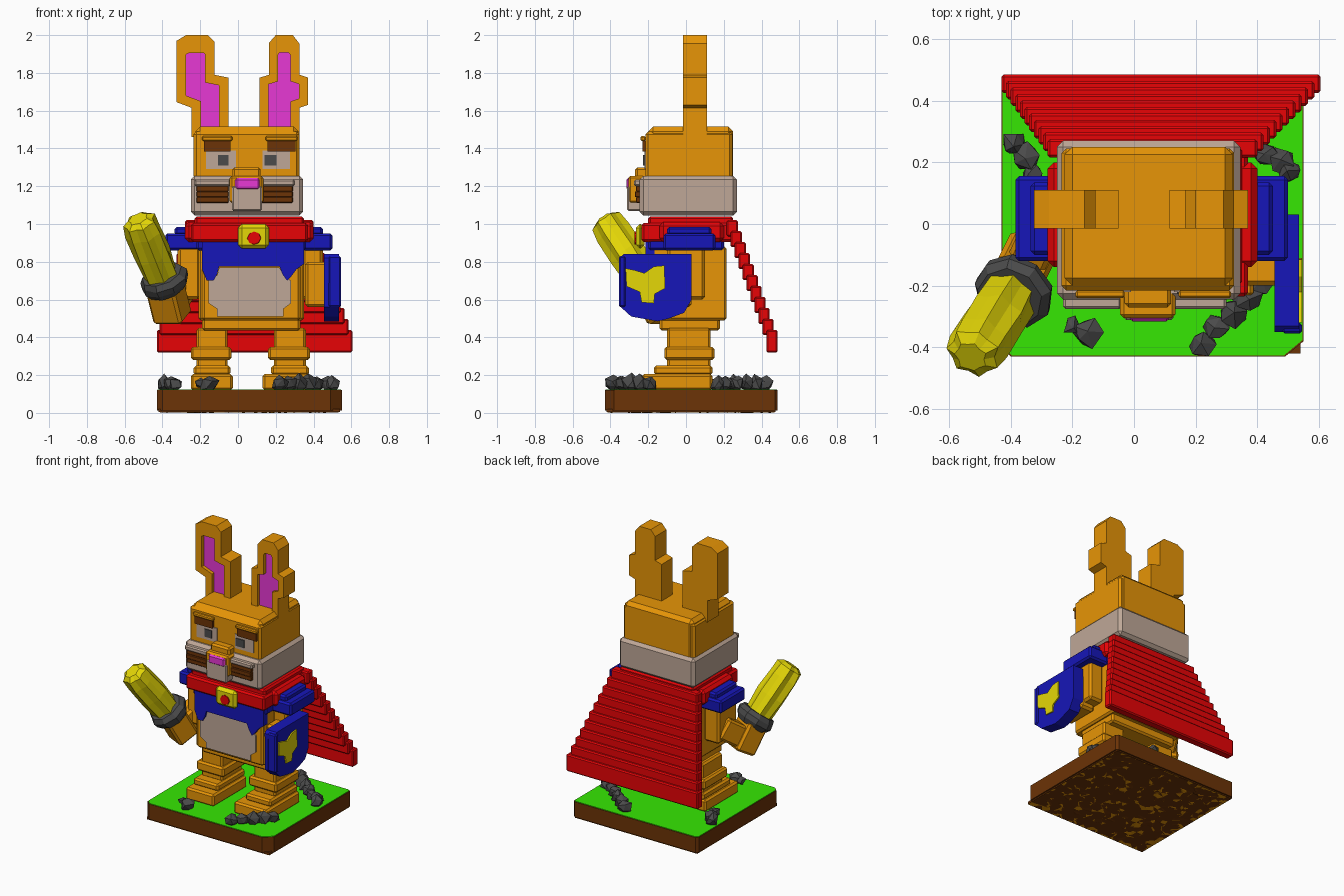
import bpy, bmesh, math, random
from mathutils import Vector, Matrix

if "Cube" in bpy.data.objects:
    bpy.data.objects.remove(bpy.data.objects["Cube"])
random.seed(4)

COL = {"orange": (.8, .3, .002), "cream": (.52, .39, .31), "brown": (.15, .033, .002),
       "red": (.82, .001, .002), "blue": (.008, .008, .48), "yellow": (.78, .68, .002),
       "pink": (.8, .04, .66), "grey": (.07, .07, .07), "green": (.038, .82, .001)}
MATS = {}
for n, c in COL.items():
    MATS[n] = bpy.data.materials.new(n)
    MATS[n].diffuse_color = (*c, 1)


def finish(name, bm, *mats, bevel=0.0, recalc=True):
    if recalc:
        bmesh.ops.recalc_face_normals(bm, faces=bm.faces[:])
    me = bpy.data.meshes.new(name)
    bm.to_mesh(me)
    bm.free()
    ob = bpy.data.objects.new(name, me)
    bpy.context.collection.objects.link(ob)
    for m in mats:
        me.materials.append(MATS[m])
    if bevel:
        mod = ob.modifiers.new("chamfer", 'BEVEL')
        mod.width, mod.segments = bevel, 1
    return ob


def box(name, x, y, z, mat, bevel=.012):
    bm = bmesh.new()
    bmesh.ops.create_cube(bm, size=1)
    for v in bm.verts:
        v.co = [r[0] if c < 0 else r[1] for c, r in zip(v.co, (x, y, z))]
    return finish(name, bm, mat, bevel=bevel)


def prism(name, pts, d0, d1, mats, axis='y', inset=None):
    """Extrude an outline between depths d0 (visible face) and d1."""
    bm = bmesh.new()
    put = {'y': lambda p, d: (p[0], d, p[1]), 'x': lambda p, d: (d, *p), 'z': lambda p, d: (*p, d)}[axis]
    f, b = [[bm.verts.new(put(p, d)) for p in pts] for d in (d0, d1)]
    front = bm.faces.new(f)
    bm.faces.new(b[::-1])
    for i in range(len(pts)):
        j = (i + 1) % len(pts)
        bm.faces.new((f[i], f[j], b[j], b[i]))
    bmesh.ops.recalc_face_normals(bm, faces=bm.faces[:])
    if inset:
        bmesh.ops.inset_region(bm, faces=[front], thickness=inset, depth=0, use_even_offset=True)
        for v in front.verts:
            v.co.z -= .045 if v.co.z > 1.85 else 0
        r = bmesh.ops.extrude_discrete_faces(bm, faces=[front])["faces"][0]
        for v in r.verts:
            v.co.y += .025
        r.material_index = 1
    return finish(name, bm, *mats)


def limb(name, a, b, w, d, mat):
    """Square bar from a to b."""
    a, b = Vector(a), Vector(b)
    bm = bmesh.new()
    rot = (b - a).to_track_quat('Z', 'Y').to_matrix().to_4x4()
    bmesh.ops.create_cube(bm, size=1, matrix=Matrix.Translation((a + b) / 2) @ rot
                          @ Matrix.Diagonal((w, d, (b - a).length, 1)))
    return finish(name, bm, mat, bevel=.015)


def lathe(name, a, b, profile, n, mat, flute=0.0):
    """Faceted turned shape along a to b; profile holds (fraction, radius)."""
    a, b = Vector(a), Vector(b)
    q = (b - a).to_track_quat('Z', 'Y')
    bm = bmesh.new()
    rings = []
    for t, r in profile:
        ring = []
        for i in range(n):
            an = 2 * math.pi * i / n
            rr = r * (1 - flute * (i % 2)) * random.uniform(.94, 1.06)
            ring.append(bm.verts.new(a.lerp(b, t) + q @ Vector((rr * math.cos(an), rr * math.sin(an), 0))))
        rings.append(ring)
    for p, s in zip(rings, rings[1:]):
        for i in range(n):
            j = (i + 1) % n
            bm.faces.new((p[i], p[j], s[j], s[i]))
    bm.faces.new(rings[0][::-1])
    bm.faces.new(rings[-1])
    return finish(name, bm, mat)


# Base: brown slab, green turf, mottled underside
plan = [(-.43, -.40), (-.40, -.43), (.49, -.43), (.55, -.38), (.55, .47), (.535, .485), (-.415, .485), (-.43, .47)]
prism("base_slab", plan, .012, .12, ["brown"], axis='z')
prism("turf", [(x * .992, y * .992) for x, y in plan], .124, .112, ["green"], axis='z')
bm = bmesh.new()
bmesh.ops.create_grid(bm, x_segments=24, y_segments=24, size=1)
for v in bm.verts:
    edge = v.is_boundary
    j = 0 if edge else .012
    v.co = (.06 + v.co.x * .48 + random.uniform(-j, j), .0275 + v.co.y * .447 + random.uniform(-j, j),
            .002 if edge else random.uniform(0, .01))
bmesh.ops.triangulate(bm, faces=bm.faces[:])
for f in bm.faces:
    f.normal_update()
    if f.normal.z > 0:
        f.normal_flip()
    f.material_index = int(random.random() < .4)
finish("underside", bm, "brown", "orange", recalc=False)
rim = box("base_rim", (-.42, .54), (-.42, .475), (.004, .02), "brown", 0)

# Stones on the turf
for x, y, r in [(-.39, .26, .045), (-.35, .22, .045), (-.33, .16, .035), (-.2, -.33, .03), (-.15, -.355, .05),
                (.22, -.39, .045), (.27, -.34, .045), (.32, -.29, .05), (.37, -.235, .05), (.41, -.19, .045),
                (.43, .22, .04), (.48, .2, .045), (.505, .17, .04), (.37, .27, .045), (.31, .32, .045),
                (.25, .37, .045), (.19, .42, .045)]:
    bm = bmesh.new()
    bmesh.ops.create_icosphere(bm, subdivisions=1, radius=r, matrix=Matrix.Translation((x, y, .155)))
    for v in bm.verts:
        v.co += Vector([random.uniform(-.01, .01) for _ in range(3)])
    finish("stone", bm, "grey")

# Legs with stepped boots
for side, x0, x1, o in (("left", -.22, -.055, .03), ("right", .19, .36, .06)):
    box(side + "_foot", (x0 - o, x1 + .028), (-.235, .14), (.12, .205), "orange")
    box(side + "_instep", (x0 - .015, x1 + .015), (-.17, .14), (.2, .25), "orange")
    box(side + "_shin", (x0, x1), (-.10, .13), (.24, .45), "orange")
    box(side + "_cuff", (x0 - .03, x1 + .02), (-.115, .15), (.28, .35), "orange")

# Torso, belly patch and vest
box("hips", (-.19, .33), (-.14, .18), (.435, .52), "orange")
box("torso", (-.21, .35), (-.18, .215), (.49, .88), "orange")
box("belly_rim", (-.19, .33), (-.195, -.15), (.49, .80), "orange")
prism("belly_patch", [(-.155, .58), (-.11, .55), (-.11, .51), (.24, .51), (.24, .55), (.28, .58), (.28, .70),
                      (.24, .73), (.22, .77), (-.10, .77), (-.11, .73), (-.155, .70)], -.203, -.19, ["cream"])
prism("vest_front", [(-.19, .93), (-.19, .76), (-.165, .70), (-.13, .70), (-.11, .735), (-.10, .775), (.22, .775),
                     (.235, .735), (.26, .70), (.28, .72), (.31, .76), (.35, .79), (.35, .93)], -.215, -.15, ["blue"])
box("vest_top", (-.22, .36), (-.2, .2), (.86, .99), "blue")
for side, xo, xi in (("left", -.385, -.2), ("right", .5, .34)):
    s = -1 if xo < 0 else 1
    box(side + "_shoulder", sorted((xo, xi)), (-.12, .155), (.86, .95), "blue")
    box(side + "_shoulder_top", sorted((xo - s * .05, xi)), (-.1, .135), (.94, .985), "blue")

# Collar and clasp
box("collar", (-.28, .40), (-.14, .2), (.905, 1.01), "red", .02)
box("collar_front", (-.25, .37), (-.235, .25), (.905, 1.005), "red")
box("neck_scarf", (-.23, .35), (-.2, .25), (.98, 1.04), "red")
box("clasp", (.0, .165), (-.265, -.22), (.87, 1.0), "yellow", .02)
lathe("clasp_gem", (.085, -.26, .925), (.085, -.272, .925), [(0, .036), (1, .034)], 8, "red")

# Stepped cape
N = 11
for i in range(N):
    t = i / (N - 1)
    z1 = 1.02 - .58 * t
    y0 = .215 + .21 * t
    box("cape_step", (-.28 - .15 * t, .40 + .205 * t), (y0, y0 + .06),
        (z1 - (.12 if i == N - 1 else .085), z1), "red", .008)

# Head: upper block, pale jaw, rounded crown
box("head", (-.225, .32), (-.2, .25), (1.08, 1.515), "orange", .025)
box("head_band", (-.235, .325), (-.215, .245), (1.24, 1.49), "orange", .015)
box("jaw", (-.25, .345), (-.245, .27), (1.045, 1.255), "cream", .02)

# Face
face = -.215
box("left_eye", (-.17, -.01), (face - .006, face + .01), (1.29, 1.39), "cream", 0)
box("right_eye", (.13, .275), (face - .006, face + .01), (1.29, 1.39), "cream", 0)
box("left_pupil", (-.105, -.05), (face - .012, face), (1.31, 1.365), "grey", 0)
box("right_pupil", (.14, .205), (face - .012, face), (1.31, 1.365), "grey", 0)
for side, x in (("left", (-.18, -.04)), ("right", (.155, .305))):
    box(side + "_brow", x, (face - .016, face), (1.385, 1.443), "brown", 0)
    box(side + "_brow_ledge", (x[0] - .01, x[1] + .01), (face - .025, face), (1.44, 1.465), "orange", .006)
box("snout", (-.045, .135), (-.305, -.2), (1.11, 1.255), "orange")
box("snout_bridge", (-.03, .12), (-.27, -.2), (1.24, 1.30), "orange")
box("muzzle", (-.033, .128), (-.312, -.2), (1.07, 1.2), "cream", .008)
box("nose", (-.015, .115), (-.316, -.25), (1.18, 1.243), "pink", .01)
for side, x in (("left", (-.22, -.05)), ("right", (.115, .29))):
    box(side + "_cheek", (x[0] - .01, x[1] + .01), (-.275, -.2), (1.2, 1.235), "cream", .008)
    for k in range(3):
        box(side + "_moustache", x, (-.265 - .006 * (k == 1), -.23), (1.112 + .03 * k, 1.143 + .03 * k), "brown", .004)

# Ears with recessed pink insides
prism("left_ear", [(-.245, 1.46), (-.245, 1.615), (-.325, 1.645), (-.325, 1.97), (-.275, 2.0), (-.16, 2.0),
                   (-.125, 1.965), (-.125, 1.79), (-.05, 1.775), (-.05, 1.46)], -.015, .11, ["orange", "pink"], inset=.05)
prism("right_ear", [(.115, 1.46), (.115, 1.775), (.165, 1.79), (.165, 1.96), (.2, 2.0), (.29, 2.0), (.325, 1.955),
                    (.325, 1.79), (.37, 1.775), (.37, 1.63), (.325, 1.615), (.325, 1.46)], -.015, .11,
      ["orange", "pink"], inset=.047)

# Arm holding the torch-like club
box("left_upper_arm", (-.32, -.2), (-.12, .09), (.6, .88), "orange", .015)
limb("left_forearm", (-.28, .02, .7), (-.37, -.17, .56), .13, .15, "orange")
limb("left_hand", (-.345, -.11, .5), (-.39, -.2, .68), .17, .15, "orange")
lathe("club_guard", (-.375, -.19, .655), (-.405, -.24, .735), [(0, .1), (.35, .13), (.7, .13), (1, .11)], 9, "grey")
lathe("club", (-.345, -.13, .57), (-.525, -.425, 1.02),
      [(0, .05), (.28, .075), (.35, .095), (.6, .1), (.85, .1), (.98, .09), (1.02, .055)], 14, "yellow", .16)

# Arm holding the shield
box("right_upper_arm", (.34, .45), (-.1, .1), (.6, .88), "orange", .015)
box("right_hand", (.355, .47), (-.2, .03), (.56, .80), "orange", .015)
prism("shield", [(-.35, .82), (-.33, .84), (.03, .84), (.03, .60), (-.01, .53), (-.09, .50), (-.15, .485),
                 (-.29, .51), (-.345, .56)], .535, .455, ["blue"], axis='x')
prism("shield_emblem", [(-.32, .765), (-.27, .755), (-.22, .74), (-.17, .775), (-.115, .78), (-.11, .66), (-.165, .63),
                        (-.17, .58), (-.235, .585), (-.245, .64), (-.315, .67)], .544, .52, ["yellow"], axis='x')
box("shield_rim", (.48, .545), (-.355, -.32), (.56, .83), "blue", .008)

for m in bpy.data.materials:
    if m.users and not m.is_grease_pencil:
        m.use_nodes = True
        m.node_tree.nodes["Principled BSDF"].inputs["Base Color"].default_value = m.diffuse_color
